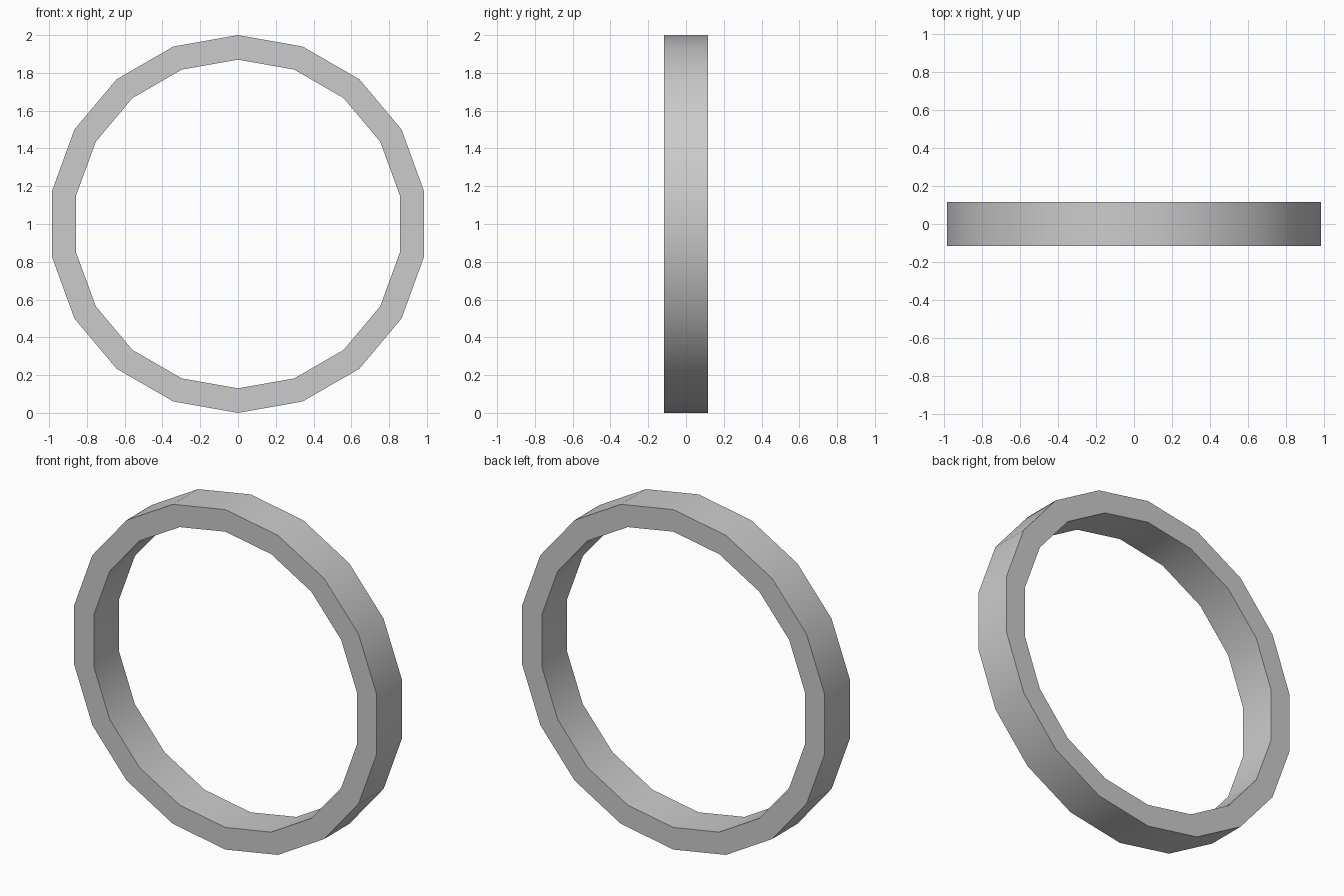
import bpy, bmesh, math

if "Cube" in bpy.data.objects:
    bpy.data.objects.remove(bpy.data.objects["Cube"])

SIDES = 18
HALF_WIDTH = 0.117
# Closed cross-section of the band: (radius, y)
PROFILE = [(1.0, -HALF_WIDTH), (1.0, HALF_WIDTH), (0.87, HALF_WIDTH), (0.87, -HALF_WIDTH)]

# Ring band: sweep the cross-section around the y axis
bm = bmesh.new()
rings = []
for i in range(SIDES):
    a = 2 * math.pi * i / SIDES
    rings.append([bm.verts.new((r * math.sin(a), y, 1 + r * math.cos(a))) for r, y in PROFILE])
for i in range(SIDES):
    p, q = rings[i], rings[(i + 1) % SIDES]
    for j in range(4):
        k = (j + 1) % 4
        bm.faces.new((p[j], p[k], q[k], q[j]))
bmesh.ops.recalc_face_normals(bm, faces=bm.faces[:])
mesh = bpy.data.meshes.new("ring_band")
bm.to_mesh(mesh)
bm.free()
ring = bpy.data.objects.new("ring_band", mesh)
bpy.context.collection.objects.link(ring)

# Smooth around the band, crisp rims
bpy.context.view_layer.objects.active = ring
ring.select_set(True)
bpy.ops.object.shade_smooth_by_angle(angle=math.radians(30))
